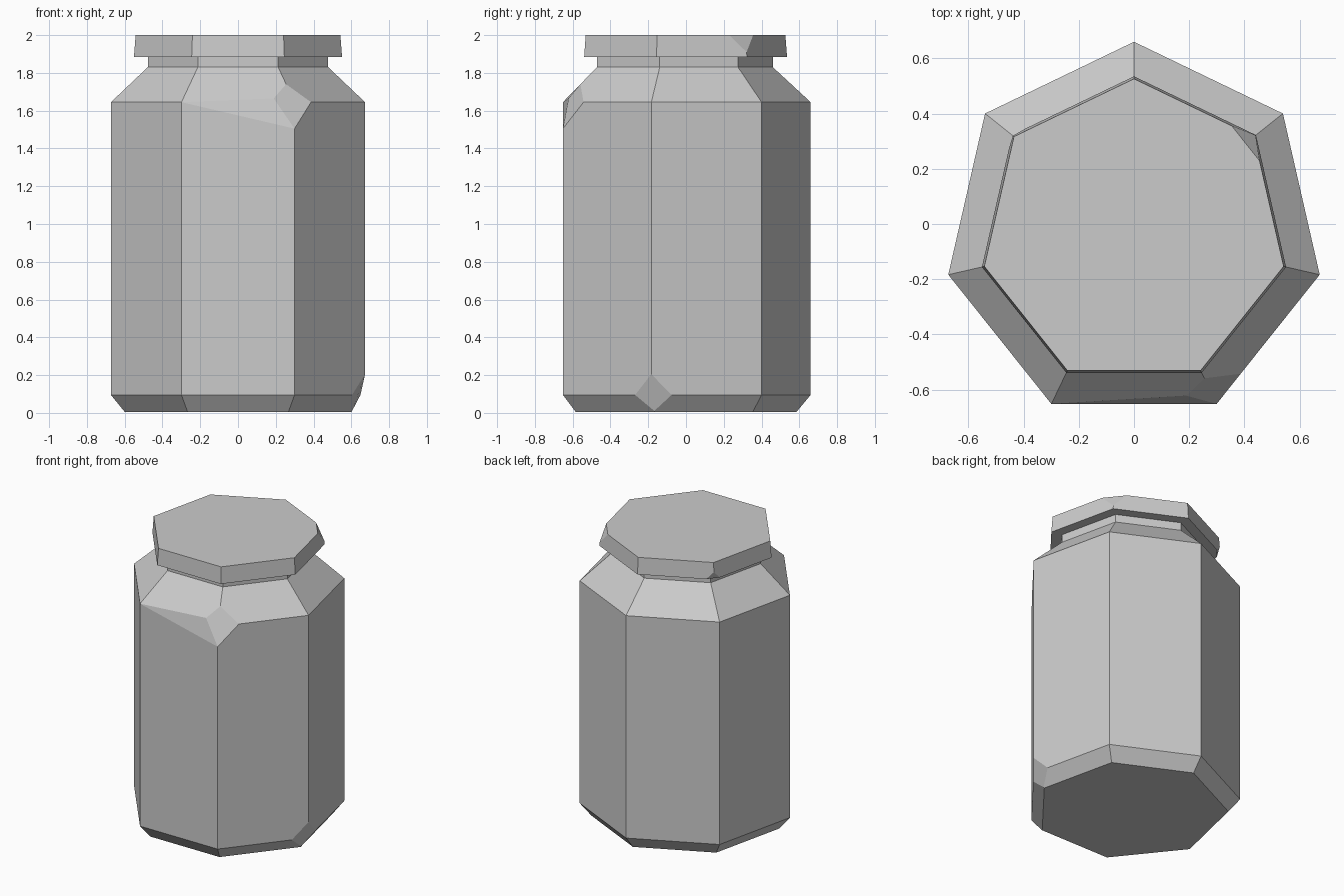
import bpy, bmesh, math
from mathutils import Vector

cube = bpy.data.objects.get("Cube")
if cube:
    bpy.data.objects.remove(cube, do_unlink=True)

SIDES = 7
CENTRE_Y = -0.03

grey = bpy.data.materials.new("plain grey")
grey.use_nodes = True
grey.diffuse_color = (0.6, 0.6, 0.6, 1)
grey.node_tree.nodes["Principled BSDF"].inputs["Base Color"].default_value = (0.6, 0.6, 0.6, 1)


def corner(i, radius, z):
    """Corner i of the seven-sided ring, counted clockwise from the back."""
    a = i * math.tau / SIDES
    return Vector((radius * math.sin(a), CENTRE_Y + radius * math.cos(a), z))


def stack(profile):
    """Closed seven-sided solid through a list of (radius, height)."""
    bm = bmesh.new()
    rings = [[bm.verts.new(corner(i, r, z)) for i in range(SIDES)] for r, z in profile]
    for low, high in zip(rings, rings[1:]):
        for i in range(SIDES):
            j = (i + 1) % SIDES
            bm.faces.new((low[i], low[j], high[j], high[i]))
    bm.faces.new(rings[0])
    bm.faces.new(rings[-1])
    bmesh.ops.recalc_face_normals(bm, faces=bm.faces)
    return bm


def nearest(bm, point):
    return min(bm.verts, key=lambda v: (v.co - Vector(point)).length)


def chip(bm, point, size):
    """Knock off the corner nearest to the point."""
    bmesh.ops.bevel(bm, geom=[nearest(bm, point)], offset=size, segments=1,
                    affect='VERTICES', clamp_overlap=True)


def finish(bm, name):
    mesh = bpy.data.meshes.new(name)
    bm.to_mesh(mesh)
    bm.free()
    mesh.materials.append(grey)
    obj = bpy.data.objects.new(name, mesh)
    bpy.context.collection.objects.link(obj)
    return obj


# Jar body with sloped foot, shoulder and neck
body = stack([(0.615, 0.005), (0.69, 0.095), (0.69, 1.645), (0.49, 1.83), (0.49, 1.9)])
chip(body, corner(3, 0.69, 1.645), 0.14)
chip(body, corner(2, 0.69, 0.095), 0.11)

# Slanted sliver beside the shoulder chip
chip_low = nearest(body, corner(3, 0.69, 1.505))
chip_side = nearest(body, corner(3, 0.69, 1.645) - Vector((0.14, 0, 0)))
shoulder = nearest(body, corner(4, 0.69, 1.645))
bmesh.ops.connect_vert_pair(body, verts=[chip_low, shoulder])
chip_side.co += Vector((0.03, 0.03, 0.02))
finish(body, "jar_body")

# Lid with worn corners
lid = stack([(0.565, 1.885), (0.556, 2.0)])
chip(lid, corner(1, 0.556, 2.0), 0.09)
chip(lid, corner(6, 0.565, 1.885), 0.05)
finish(lid, "jar_lid")
